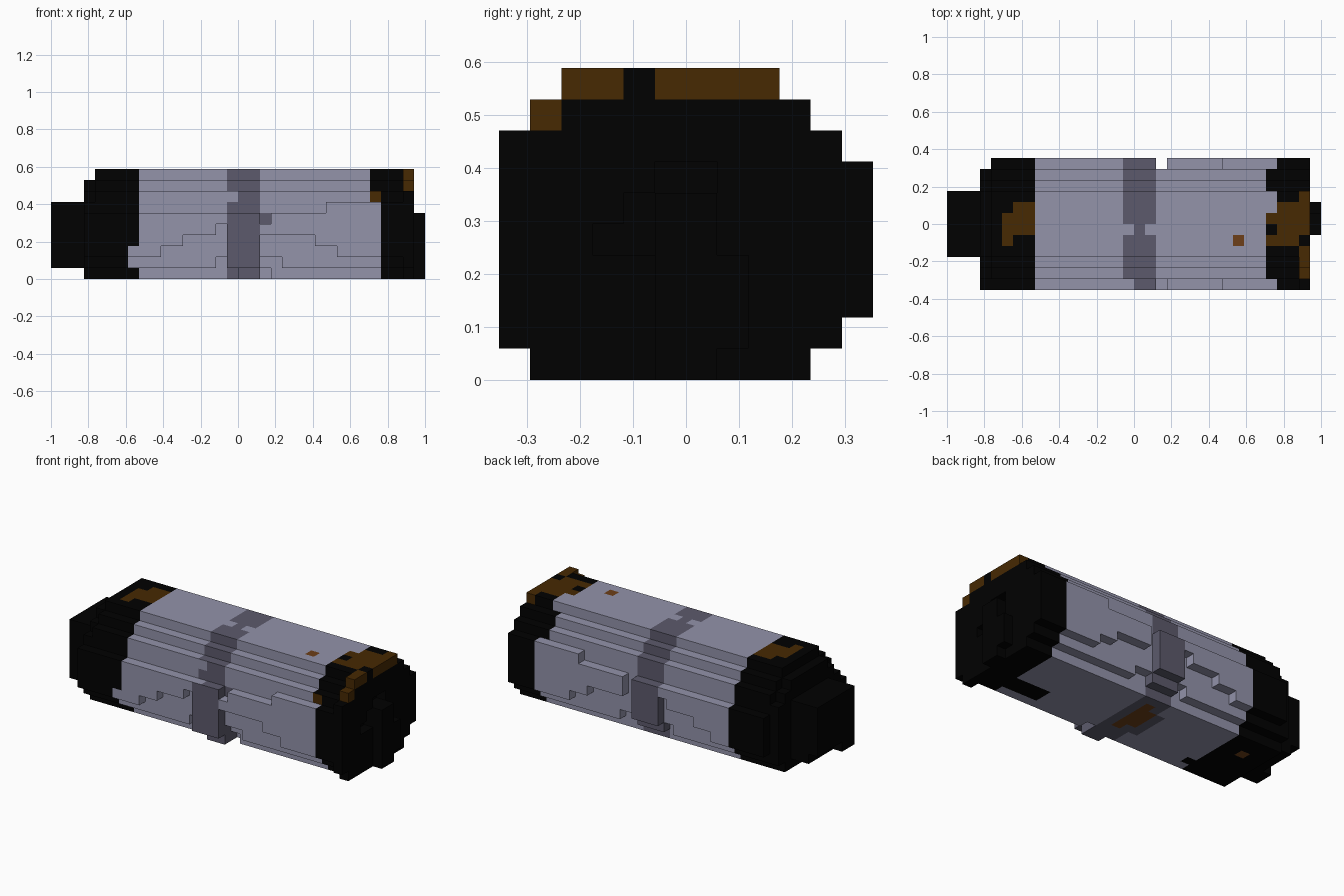
import bpy, bmesh
from mathutils import Vector

cube = bpy.data.objects.get("Cube")
if cube:
    bpy.data.objects.remove(cube)

S = 2 / 34                      # edge of one block
ORIGIN = Vector((-1, -6 * S, 0))


def linear(c):
    return c / 12.92 if c <= 0.04045 else ((c + 0.055) / 1.055) ** 2.4


MATS = {}
for key, hexa in {"pale_grey": "9393aa", "band_grey": "5c5a6c", "charcoal": "010101",
                  "dark_brown": "472902", "rust": "6d3f18"}.items():
    m = bpy.data.materials.new(key)
    rgb = [linear(int(hexa[k:k + 2], 16) / 255) for k in (0, 2, 4)] + [1]
    m.use_nodes = True
    m.diffuse_color = rgb
    m.node_tree.nodes["Principled BSDF"].inputs["Base Color"].default_value = rgb
    MATS[key] = m
NAMES = list(MATS)

parts = {}                      # part name -> set of block cells
# First and last block across the depth, for each height level
ROUND = [(2, 9), (1, 10)] + [(0, 11)] * 4 + [(1, 10), (1, 10), (2, 9), (3, 8)]
FULL = [(1, 9), (0, 10)] + [(0, 11)] * 5 + [(0, 10), (1, 9), (2, 8)]


def slab(part, columns, section):
    cells = parts.setdefault(part, set())
    for i in columns:
        for k, (a, b) in enumerate(section):
            cells.update((i, j, k) for j in range(a, b + 1))


def box(part, i, j, k, remove=False):
    cells = {(x, y, z) for x in range(i[0], i[1] + 1) for y in range(j[0], j[1] + 1)
             for z in range(k[0], k[1] + 1)}
    own = parts.setdefault(part, set())
    parts[part] = own - cells if remove else own | cells


# Barrel body with a stepped arch under each side
slab("body", [i for i in range(8, 30) if not 16 <= i <= 18], ROUND)
for j in (0, 11):
    for i0, i1, low in ((10, 11, 2), (12, 14, 3), (15, 15, 4), (19, 23, 3), (24, 25, 2)):
        box("body", (i0, i1), (j, j), (2, low), remove=True)
    box("body", (25, 29), (j, j), (6, 6))
for j in (1, 10):
    box("body", (15, 15), (j, j), (1, 1), remove=True)
    box("body", (19, 20), (j, j), (1, 1), remove=True)
box("body", (19, 19), (11, 11), (2, 6), remove=True)
box("body", (19, 19), (0, 0), (5, 5), remove=True)
box("body", (19, 19), (2, 2), (0, 0), remove=True)

# Middle strap standing proud of the recessed sides
slab("middle_strap", range(16, 19), ROUND)
box("middle_strap", (16, 18), (0, 0), (1, 1))
box("middle_strap", (17, 18), (1, 1), (0, 0))

# Stepped cap and square stub at the -x end
slab("right_cap", range(4, 8), ROUND)
slab("right_cap", [3], [(2, 9)] + [(1, 10)] + [(0, 10)] * 4 + [(1, 10), (2, 9), (3, 8)])
box("right_stub", (0, 2), (3, 8), (1, 6))
box("right_stub", (0, 0), (5, 8), (1, 1), remove=True)

# Cap, raised rim, recess and boss at the +x end
slab("left_cap", (30, 31), ROUND)
box("left_cap", (30, 31), (0, 0), (6, 6))
box("left_cap", (30, 31), (11, 11), (6, 6))
slab("left_cap", [32], FULL)
for j, k in (((3, 4), (4, 4)), ((4, 4), (5, 5)), ((5, 6), (6, 6))):
    box("left_cap", (32, 32), j, k, remove=True)
box("left_boss", (33, 33), (5, 6), (0, 5))
box("left_boss", (33, 33), (7, 7), (1, 3))


def underside(i, j):
    # Stains and strap across the flat bottom
    if i == 17 and 4 <= j <= 8 or i == 16 and 5 <= j <= 7 or (i, j) == (5, 7):
        return "rust"
    if i <= 7 or i >= 30 or 26 <= i <= 29 and 3 <= j <= 4 or (i, j) == (8, 3):
        return "charcoal"
    if 16 <= i <= 18 or i == 15 and 4 <= j <= 7:
        return "band_grey"
    return "pale_grey"


def colour(part, cell, normal):
    i, j, k = cell
    if k == 0 and normal[2] < 0:
        return underside(i, j)
    if k == 9 or (i == 32 and k == 8):
        # Worn patches along the top
        if i == 29 and j in (4, 6) or i in (30, 31) and 4 <= j <= 7:
            return "dark_brown"
        if i == 32 and j != 4 and (k == 9 or j == 1):
            return "dark_brown"
        if i == 5 and 4 <= j <= 6 or i in (6, 7) and 5 <= j <= 7:
            return "dark_brown"
        if i == 26 and j == 4 and normal[2] > 0:
            return "rust"
    if part == "right_cap":
        return "pale_grey" if i == 7 and j <= 1 and k in (1, 2) else "charcoal"
    if part == "middle_strap":
        chipped = k == 9 and j == 5 and i != 17 or cell in ((16, 1, 7), (16, 0, 5))
        return "pale_grey" if chipped and (k == 9 or normal[0] == 0) and not (
            k == 7 and normal[2] or k == 5 and normal[1]) else "band_grey"
    if part != "body":
        return "charcoal"
    if i == 29 and k >= 7:
        if k == 7 and j <= 1 and normal[1] < 0:
            return "dark_brown"
        return "pale_grey" if j in (7, 8) else "charcoal"
    if i == 19 and j == 1 and k == 5:
        return "band_grey"
    return "pale_grey"


# Each face direction with the corner offsets of its square
SIDES = []
for axis in range(3):
    u, v = (axis + 1) % 3, (axis + 2) % 3
    for sign in (-1, 1):
        ring = [(0, 0), (1, 0), (1, 1), (0, 1)][::sign]
        corners = []
        for a, b in ring:
            c = [0, 0, 0]
            c[axis], c[u], c[v] = (sign + 1) // 2, a, b
            corners.append(tuple(c))
        normal = [0, 0, 0]
        normal[axis] = sign
        SIDES.append((tuple(normal), corners))

solid = set().union(*parts.values())
for part, cells in parts.items():
    bm = bmesh.new()
    verts = {}
    for cell in sorted(cells):
        for normal, corners in SIDES:
            if tuple(a + b for a, b in zip(cell, normal)) in solid:
                continue
            loop = []
            for c in corners:
                p = tuple(a + b for a, b in zip(cell, c))
                if p not in verts:
                    verts[p] = bm.verts.new(ORIGIN + Vector(p) * S)
                loop.append(verts[p])
            bm.faces.new(loop).material_index = NAMES.index(colour(part, cell, normal))
    # Merge coplanar squares of one colour
    bmesh.ops.dissolve_limit(bm, angle_limit=0.01, verts=bm.verts[:], edges=bm.edges[:],
                             delimit={'MATERIAL'})
    mesh = bpy.data.meshes.new(part)
    bm.to_mesh(mesh)
    bm.free()
    for m in MATS.values():
        mesh.materials.append(m)
    bpy.context.collection.objects.link(bpy.data.objects.new(part, mesh))
